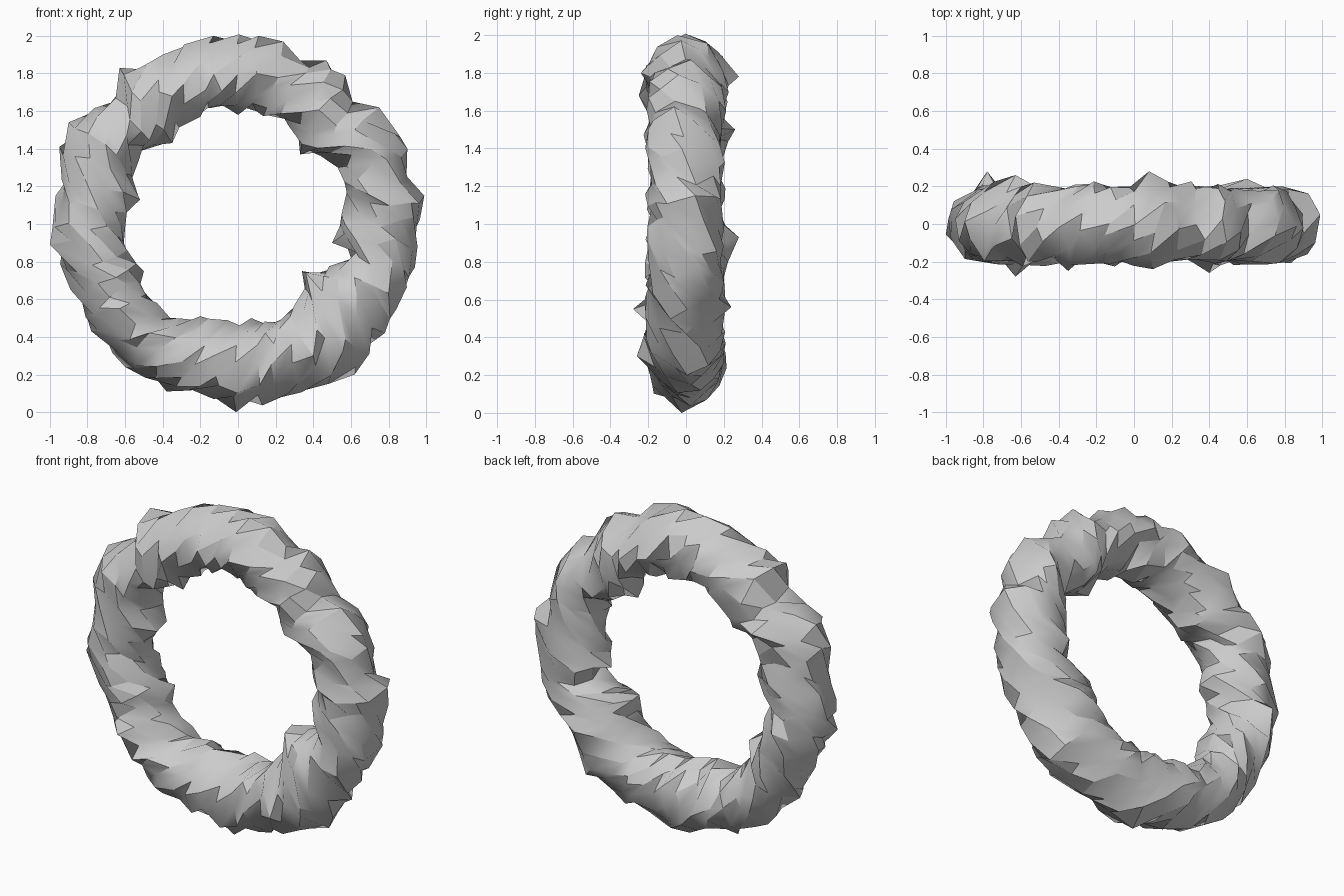
import bpy, bmesh, math, random
from mathutils import Vector

cube = bpy.data.objects.get("Cube")
if cube:
    bpy.data.objects.remove(cube)

random.seed(11)
SEG, SIDES, TURNS = 48, 12, 3   # steps round the ring, sides of the tube, spiral turns

# Outer and inner rim corners as (x, z)
OUTER = [(0.99, 1.15), (0.94, 0.77), (0.78, 0.42), (0.62, 0.20), (0.48, 0.15), (0.23, 0.08),
         (-0.01, 0.0), (-0.13, 0.07), (-0.38, 0.11), (-0.60, 0.24), (-0.78, 0.43),
         (-0.89, 0.65), (-1.0, 0.89), (-0.97, 1.15), (-0.95, 1.41), (-0.90, 1.54),
         (-0.65, 1.67), (-0.63, 1.83), (-0.40, 1.90), (-0.13, 2.0), (0.11, 2.0),
         (0.24, 1.97), (0.33, 1.87), (0.47, 1.87), (0.57, 1.79), (0.61, 1.65),
         (0.75, 1.62), (0.90, 1.40), (0.90, 1.25)]
INNER = [(0.55, 1.05), (0.53, 1.30), (0.33, 1.37), (0.27, 1.52), (0.0, 1.58), (-0.20, 1.57),
         (-0.35, 1.43), (-0.53, 1.33), (-0.52, 1.13), (-0.60, 0.98), (-0.50, 0.75),
         (-0.36, 0.50), (-0.20, 0.51), (0.07, 0.50), (0.30, 0.57), (0.34, 0.75),
         (0.50, 0.90), (0.63, 0.85)]
# Peaks on the front and back faces as (x, y, z)
PEAKS = [(0.08, 0.28, 1.78), (-0.78, 0.28, 0.93), (-0.63, 0.26, 1.50), (0.60, 0.24, 0.56),
         (-0.63, -0.28, 0.55), (0.40, -0.26, 0.30), (-0.35, -0.25, 1.68), (0.10, -0.24, 1.80)]


def rim(points):
    """Turn rim corners into a closed radius-by-angle lookup."""
    t = sorted((math.atan2(x, z - 1) % math.tau, math.hypot(x, z - 1)) for x, z in points)
    t = [(t[-1][0] - math.tau, t[-1][1])] + t + [(t[0][0] + math.tau, t[0][1])]

    def radius(a):
        a %= math.tau
        for (a0, r0), (a1, r1) in zip(t, t[1:]):
            if a0 <= a <= a1:
                return r0 + (r1 - r0) * (a - a0) / max(a1 - a0, 1e-6)
    return radius


outer, inner = rim(OUTER), rim(INNER)

# Twisted tube with a roughened surface
bm = bmesh.new()
rows = []
for i in range(SEG):
    row = []
    for j in range(SIDES):
        a = math.tau * i / SEG
        phi = math.tau * j / SIDES + TURNS * a + random.uniform(-0.15, 0.15)
        a += random.uniform(-0.04, 0.04)
        lump = random.uniform(0.80, 1.02)
        ro, ri = outer(a), inner(a)
        r = (ro + ri) / 2 + (ro - ri) / 2 * lump * math.cos(phi)
        y = 0.225 * lump * math.sin(phi)
        row.append(bm.verts.new((r * math.sin(a), y, 1 + r * math.cos(a))))
    rows.append(row)
for i in range(SEG):
    # The spiral makes a whole number of turns, so the last row meets the first
    p, q = rows[i], rows[(i + 1) % SEG]
    for j in range(SIDES):
        k = (j + 1) % SIDES
        bm.faces.new((p[j], p[k], q[k], q[j]))

# Pull the nearest corners out to the rims and peaks
used = set()


def pull(target, flat):
    def gap(v):
        d = v.co - target
        if flat:
            d.y = v.co.y * 0.5
        return d.length
    v = min((v for v in bm.verts if v not in used), key=gap)
    used.add(v)
    v.co = Vector((target.x, v.co.y, target.z)) if flat else target


for x, z in OUTER + INNER:
    pull(Vector((x, 0, z)), True)
for p in PEAKS:
    pull(Vector(p), False)

bmesh.ops.recalc_face_normals(bm, faces=bm.faces)
mesh = bpy.data.meshes.new("rough_ring")
bm.to_mesh(mesh)
bm.free()
ring = bpy.data.objects.new("rough_ring", mesh)
bpy.context.collection.objects.link(ring)

# Plain grey stone
grey = bpy.data.materials.new("light_grey")
grey.use_nodes = True
colour = (0.6, 0.6, 0.6, 1)
grey.diffuse_color = colour
grey.node_tree.nodes["Principled BSDF"].inputs["Base Color"].default_value = colour
mesh.materials.append(grey)

# Smooth broad areas, crisp ridges
bpy.ops.object.select_all(action="DESELECT")
ring.select_set(True)
bpy.context.view_layer.objects.active = ring
bpy.ops.object.shade_smooth_by_angle(angle=math.radians(30))
